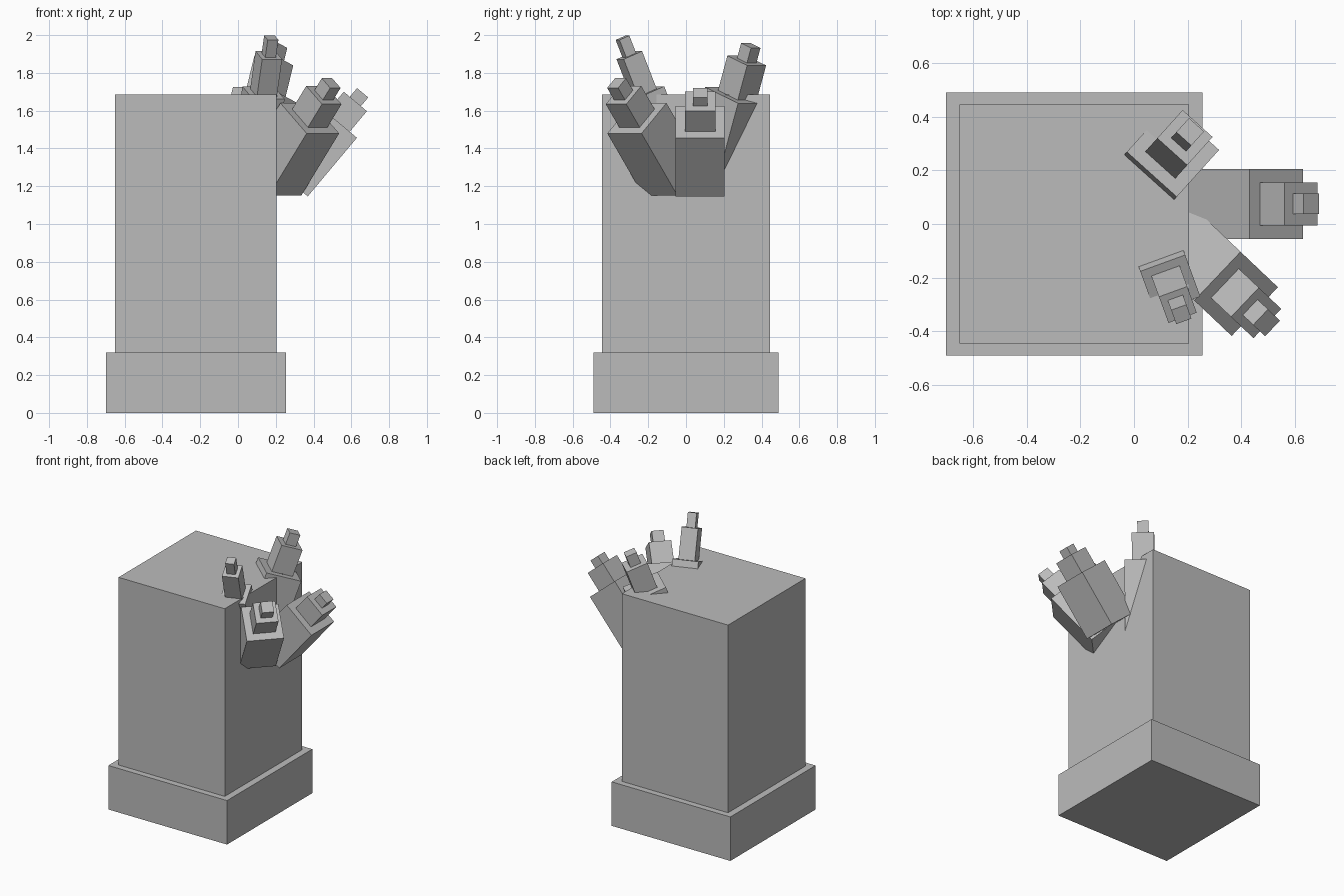
import bpy
import math
from mathutils import Matrix, Vector

if "Cube" in bpy.data.objects:
    bpy.data.objects.remove(bpy.data.objects["Cube"])

grey = bpy.data.materials.new("stone grey")
grey.diffuse_color = (0.5, 0.5, 0.5, 1)
grey.use_nodes = True
grey.node_tree.nodes["Principled BSDF"].inputs["Base Color"].default_value = grey.diffuse_color


def box(name, size, matrix):
    """Box of the given size, placed by a matrix at its centre."""
    bpy.ops.mesh.primitive_cube_add(size=1)
    ob = bpy.context.object
    ob.name = name
    ob.data.transform(matrix @ Matrix.Diagonal((*size, 1)))
    ob.data.materials.append(grey)
    return ob


def cluster(name, top, azimuth, tilt, steps):
    """Three square blocks stacked along a leaning axis; top is the centre
    of the largest block's end face, steps are (width, length)."""
    frame = (Matrix.Translation(Vector(top))
             @ Matrix.Rotation(math.radians(azimuth), 4, 'Z')
             @ Matrix.Rotation(math.radians(tilt), 4, 'Y'))
    z = -steps[0][1]
    for part, (w, length) in zip(("base", "middle", "tip"), steps):
        box(f"{name}_{part}", (w, w, length),
            frame @ Matrix.Translation((0, 0, z + length / 2)))
        z += length


# Plinth and pillar
box("plinth", (0.955, 0.98, 0.32), Matrix.Translation((-0.2225, 0, 0.16)))
box("pillar", (0.855, 0.89, 1.365), Matrix.Translation((-0.2225, 0, 1.0025)))

# Leaning stepped blocks around the upper edge
cluster("right_spike", (0.53, 0.075, 1.54), 0, 40,
        [(0.26, 0.405), (0.16, 0.142), (0.077, 0.06)])
cluster("front_right_spike", (0.38, -0.26, 1.56), -43.5, 40,
        [(0.25, 0.43), (0.15, 0.16), (0.08, 0.083)])
cluster("back_spike", (0.145, 0.272, 1.682), 48, 20,
        [(0.25, 0.5), (0.15, 0.195), (0.075, 0.085)])
cluster("front_spike", (0.135, -0.223, 1.695), -70, 22.5,
        [(0.178, 0.3), (0.112, 0.215), (0.06, 0.1)])
